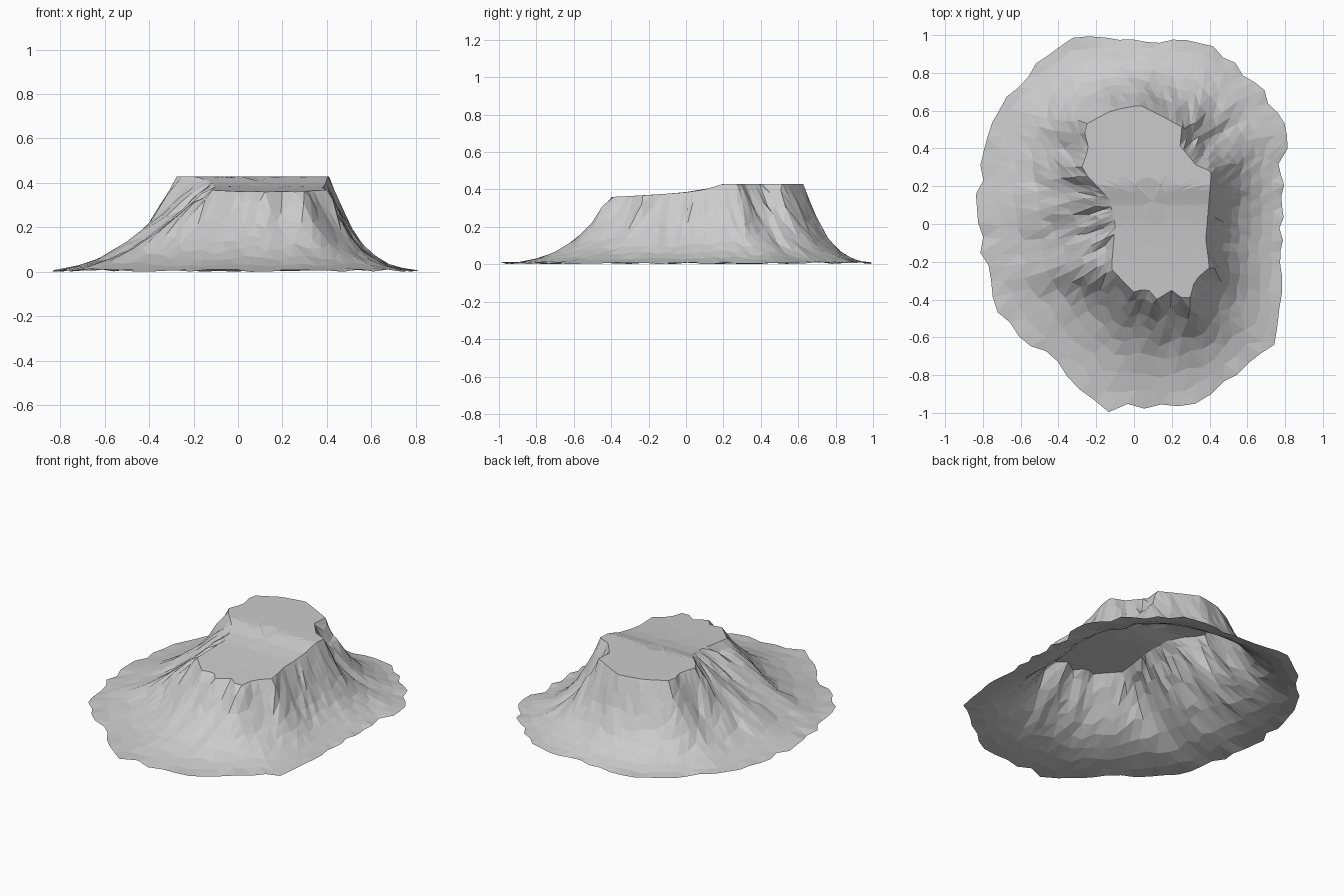
import bpy, bmesh, math, random
from mathutils import Vector

random.seed(4)
cube = bpy.data.objects.get("Cube")
if cube:
    bpy.data.objects.remove(cube, do_unlink=True)

CENTRE = Vector((0.1, 0.12))
SEGMENTS = 76

# Outline of the foot of the hill, clockwise from the east
FOOT = [(.84, .43), (.78, .36), (.8, .15), (.79, 0), (.78, -.52), (.73, -.68), (.62, -.72),
        (.57, -.78), (.41, -.9), (.33, -.95), (.2, -.97), (0, -.98), (-.17, -1), (-.35, -.81),
        (-.58, -.62), (-.68, -.53), (-.78, -.38), (-.81, -.2), (-.84, .2), (-.78, .45),
        (-.71, .66), (-.54, .83), (-.38, .98), (-.17, 1), (.1, .98), (.36, .97), (.44, .95),
        (.57, .82), (.66, .77), (.72, .65), (.8, .53)]

# Outline of the flat top, with its gullies
RIM = [(.41, .28), (.38, -.08), (.4, -.23), (.32, -.3), (.29, -.42), (.2, -.35), (.12, -.4),
       (.07, -.34), (0, -.36), (-.12, -.24), (-.1, 0), (-.13, .13), (-.28, .29), (-.24, .4),
       (-.27, .52), (-.12, .6), (.03, .63), (.15, .57), (.26, .51), (.24, .42), (.33, .31)]

# Slopes: fraction of the way out, fraction of the height
CLIFF = [(0, 1), (.1, .79), (.2, .57), (.3, .41), (.42, .26), (.55, .16), (.7, .08),
         (.85, .035), (1, .012)]
RAMP = [(0, 1), (.15, .79), (.3, .56), (.45, .36), (.6, .2), (.75, .09), (1, .012)]
# How much of the west side is ramp, by y
RAMP_SHARE = [(-.36, 0), (-.27, 1), (.06, 1), (.22, 0)]
TOP_HEIGHT = [(-.4, .36), (-.2, .37), (0, .385), (.1, .4), (.2, .43), (.7, .43)]


def edges(outline):
    return [(Vector(a), Vector(b)) for a, b in zip(outline, outline[1:] + outline[:1])]


def reach(outline, angle):
    """Distance from the centre to an outline along a direction."""
    d = Vector((math.cos(angle), math.sin(angle)))
    best = 0
    for a, b in edges(outline):
        a, e = a - CENTRE, b - a
        den = d.cross(e)
        if abs(den) < 1e-9:
            continue
        r, s = a.cross(e) / den, a.cross(d) / den
        if r > 0 and -1e-6 <= s <= 1 + 1e-6:
            best = max(best, r)
    return best


def nearest(outline, p):
    """Closest point of an outline."""
    points = []
    for a, b in edges(outline):
        e = b - a
        s = max(0, min(1, (p - a).dot(e) / e.length_squared))
        points.append(a + e * s)
    return min(points, key=lambda q: (q - p).length)


def lookup(table, x):
    """Straight-line interpolation in a table."""
    if x <= table[0][0]:
        return table[0][1]
    for (x0, y0), (x1, y1) in zip(table, table[1:]):
        if x <= x1:
            return y0 + (y1 - y0) * (x - x0) / (x1 - x0)
    return table[-1][1]


def slope_height(p):
    """Height of the hillside, from the distances to the top and to the foot."""
    edge = nearest(RIM, p)
    up, down = (edge - p).length, (nearest(FOOT, p) - p).length
    t = up / (up + down)
    share = lookup(RAMP_SHARE, p.y) if p.x < -.08 else 0
    drop = lookup(CLIFF, t) * (1 - share) + lookup(RAMP, t) * share
    return lookup(TOP_HEIGHT, edge.y) * drop


def place(angle, radius):
    return CENTRE + Vector((math.cos(angle), math.sin(angle))) * radius


bm = bmesh.new()


def add_ring(index, fraction, on_slope):
    """One ring of points, on the flat top or on the slope."""
    ring = []
    for i in range(SEGMENTS):
        angle = 2 * math.pi * (i + 0.5 * (index % 2)) / SEGMENTS
        rim = reach(RIM, angle)
        if not on_slope:
            p = place(angle, rim * fraction)
            z = lookup(TOP_HEIGHT, p.y)
        else:
            t = fraction
            if 0 < t < 1:
                t += random.uniform(-.03, .03)
            elif t == 1:
                t -= random.choice((0, 0, .03, .05))
            p = place(angle, rim + (reach(FOOT, angle) - rim) * t)
            z = slope_height(p)
            if 0 < fraction < 1:
                z *= random.uniform(.95, 1.05)
            elif fraction == 1:
                z = random.uniform(0, .012)
        ring.append(bm.verts.new((p.x, p.y, z)))
    return ring


# Rings from the middle of the top down to the foot
rings = [add_ring(k, f, False) for k, f in enumerate((.25, .5, .75))]
rings += [add_ring(k + 1, t, True) for k, (t, _) in enumerate(CLIFF)]

hub = bm.verts.new((CENTRE.x, CENTRE.y, lookup(TOP_HEIGHT, CENTRE.y)))
for i in range(SEGMENTS):
    bm.faces.new((hub, rings[0][i], rings[0][(i + 1) % SEGMENTS]))

# Staggered triangles between neighbouring rings
for k, (a, b) in enumerate(zip(rings, rings[1:])):
    for i in range(SEGMENTS):
        j = (i + 1) % SEGMENTS
        if k % 2 == 0:
            bm.faces.new((a[i], b[i], a[j]))
            bm.faces.new((a[j], b[i], b[j]))
        else:
            bm.faces.new((a[i], b[i], b[j]))
            bm.faces.new((a[i], b[j], a[j]))

bmesh.ops.recalc_face_normals(bm, faces=bm.faces)
if sum(f.normal.z for f in bm.faces) < 0:
    bmesh.ops.reverse_faces(bm, faces=bm.faces)

mesh = bpy.data.meshes.new("rocky_hill")
bm.to_mesh(mesh)
bm.free()

# Plain stone colour
stone = bpy.data.materials.new("grey_stone")
stone.use_nodes = True
colour = (0.6, 0.6, 0.6, 1)
stone.diffuse_color = colour
stone.node_tree.nodes["Principled BSDF"].inputs["Base Color"].default_value = colour
mesh.materials.append(stone)

hill = bpy.data.objects.new("rocky_hill", mesh)
bpy.context.collection.objects.link(hill)
